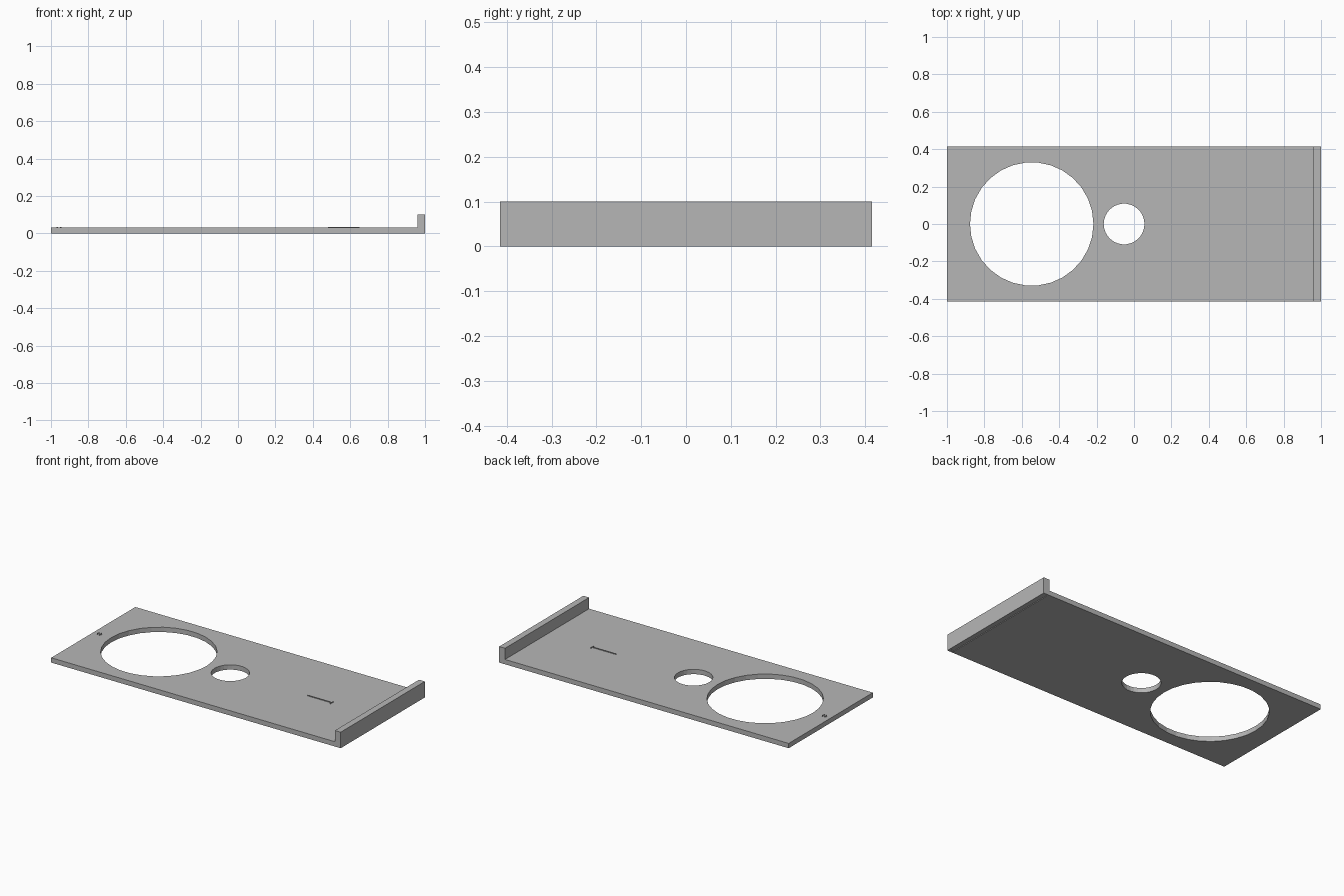
import bpy, bmesh, math

cube = bpy.data.objects.get("Cube")
if cube:
    bpy.data.objects.remove(cube, do_unlink=True)

HALF_WIDTH = 0.415
THICK = 0.03

grey = bpy.data.materials.new("plain grey")
grey.use_nodes = True
colour = (0.47, 0.47, 0.47, 1)
grey.diffuse_color = colour
grey.node_tree.nodes["Principled BSDF"].inputs["Base Color"].default_value = colour


def extrude(name, outline, direction):
    """Solid made by extruding a closed outline along a direction."""
    bm = bmesh.new()
    face = bm.faces.new([bm.verts.new(p) for p in outline])
    new = bmesh.ops.extrude_face_region(bm, geom=[face])["geom"]
    verts = [g for g in new if isinstance(g, bmesh.types.BMVert)]
    bmesh.ops.translate(bm, verts=verts, vec=direction)
    bmesh.ops.recalc_face_normals(bm, faces=bm.faces)
    mesh = bpy.data.meshes.new(name)
    bm.to_mesh(mesh)
    bm.free()
    mesh.materials.append(grey)
    obj = bpy.data.objects.new(name, mesh)
    bpy.context.collection.objects.link(obj)
    return obj


def box(name, x0, x1, y0, y1, z0, z1):
    outline = [(x0, y0, z0), (x1, y0, z0), (x1, y1, z0), (x0, y1, z0)]
    return extrude(name, outline, (0, 0, z1 - z0))


def arc(x, radius, start, end, steps, z):
    angles = [start + (end - start) * i / steps for i in range(steps + 1)]
    return [(x + radius * math.cos(a), radius * math.sin(a), z) for a in angles]


def cut(target, cutter):
    cutter.hide_render = True
    mod = target.modifiers.new("cut", 'BOOLEAN')
    mod.operation = 'DIFFERENCE'
    mod.solver = 'EXACT'
    mod.object = cutter
    bpy.context.view_layer.objects.active = target
    bpy.ops.object.modifier_apply(modifier=mod.name)
    bpy.data.objects.remove(cutter, do_unlink=True)


# Flat plate with an upright lip at one end
profile = [(-1, 0), (1, 0), (1, 0.1), (0.96, 0.1), (0.96, THICK), (-1, THICK)]
plate = extrude("plate_with_lip", [(x, -HALF_WIDTH, z) for x, z in profile],
                (0, 2 * HALF_WIDTH, 0))

# Large and small round holes
for x, radius in ((-0.547, 0.33), (-0.053, 0.109)):
    circle = arc(x, radius, 0, math.tau, 30, -0.1)[:-1]
    cut(plate, extrude("hole_cutter", circle, (0, 0, 0.3)))

# Shallow groove under the lip
cut(plate, box("groove_cutter", 0.965, 0.988, -0.4, 0.4, -0.05, 0.004))

# Fine raised marker line with a short cross tick
TOP = THICK + 0.005
box("marker_line", 0.48, 0.65, -0.001, 0.001, THICK - 0.002, TOP)
box("marker_tick", 0.646, 0.65, -0.014, 0.014, THICK - 0.002, TOP)

# Tiny pair of raised arcs at the far end
for name, middle in (("right_arc", math.pi), ("left_arc", 0)):
    start, end = middle - 1.1, middle + 1.1
    outline = arc(-0.957, 0.014, start, end, 8, THICK - 0.002)
    outline += arc(-0.957, 0.011, end, start, 8, THICK - 0.002)
    extrude(name, outline, (0, 0, 0.006))
